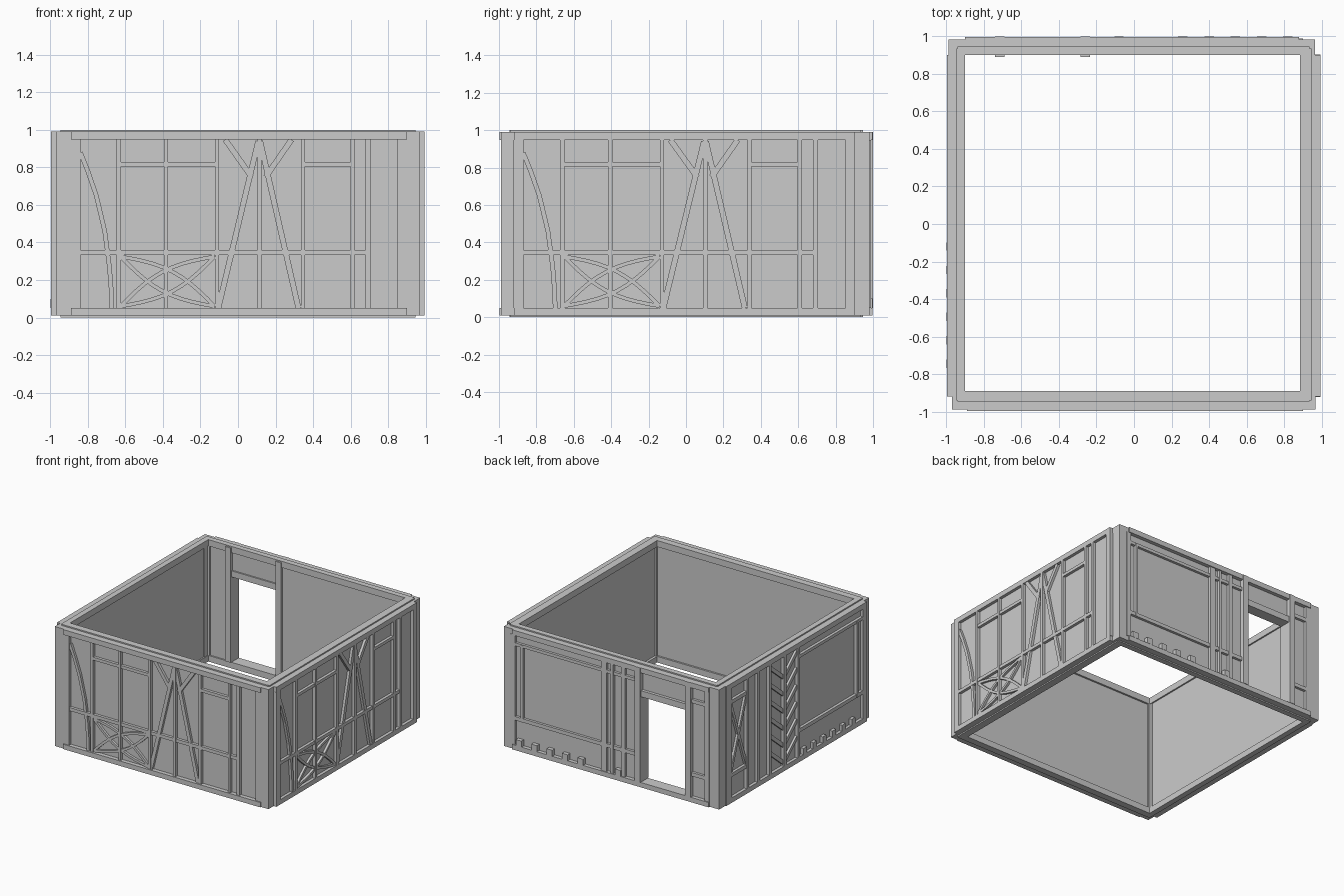
import bpy, bmesh, math
from mathutils import Vector

cube = bpy.data.objects.get("Cube")
if cube:
    bpy.data.objects.remove(cube)

stone = bpy.data.materials.new("plain_grey")
stone.use_nodes = True
GREY = (0.6, 0.6, 0.6, 1)
stone.diffuse_color = GREY
stone.node_tree.nodes["Principled BSDF"].inputs["Base Color"].default_value = GREY

# Each wall maps (along, outward, up) to world space
WALLS = {
    "front": lambda u, d, z: (u, -d, z),
    "right": lambda u, d, z: (d, u, z),
    "back": lambda u, d, z: (u, d, z),
    "left": lambda u, d, z: (-d, u, z),
}


def rect(u0, u1, z0, z1):
    return [(u0, z0), (u1, z0), (u1, z1), (u0, z1)]


def stud(u, z0, z1, w=0.022):
    return rect(u - w / 2, u + w / 2, z0, z1)


def strip(points, w=0.024):
    """Outline of a band of even width along a path."""
    pts = [Vector(p) for p in points]
    left, right = [], []
    for i, p in enumerate(pts):
        t = (pts[min(i + 1, len(pts) - 1)] - pts[max(i - 1, 0)]).normalized()
        n = Vector((-t.y, t.x)) * w / 2
        left.append(tuple(p + n))
        right.append(tuple(p - n))
    return left + right[::-1]


def bow(a, b, bulge, steps=10):
    """Path from a to b, bowed sideways."""
    a, b = Vector(a), Vector(b)
    t = (b - a).normalized()
    n = Vector((-t.y, t.x))
    return [tuple(a.lerp(b, i / steps) + n * bulge * math.sin(math.pi * i / steps))
            for i in range(steps + 1)]


def build(name, wall, outlines, d0, d1):
    """Extrude outlines drawn on a wall from depth d0 to depth d1."""
    bm = bmesh.new()
    for outline in outlines:
        rings = [[bm.verts.new(WALLS[wall](u, d, z)) for u, z in outline] for d in (d0, d1)]
        n = len(outline)
        for i in range(n):
            j = (i + 1) % n
            bm.faces.new((rings[0][i], rings[0][j], rings[1][j], rings[1][i]))
        bm.faces.new(rings[0][::-1])
        bm.faces.new(rings[1])
    bmesh.ops.recalc_face_normals(bm, faces=bm.faces)
    mesh = bpy.data.meshes.new(name)
    bm.to_mesh(mesh)
    bm.free()
    mesh.materials.append(stone)
    obj = bpy.data.objects.new(name, mesh)
    bpy.context.collection.objects.link(obj)


LOW, HIGH = 0.05, 0.948
BASE, CAP = 0.01, 0.99

# Top and bottom beams, corner posts and thin bearing plates: ends, inner depth, outer depth
FRAMES = {
    "front": (-0.97, 0.968, 0.89, 0.988),
    "right": (-0.92, 0.90, 0.885, 0.993),
    "back": (-0.988, 0.965, 0.90, 0.982),
    "left": (-0.92, 0.90, 0.90, 0.997),
}
for wall, (a, b, d0, d1) in FRAMES.items():
    build(wall + "_beams", wall, [rect(a, b, BASE, LOW), rect(a, b, HIGH, CAP)], d0, d1)
    build(wall + "_bearing_plates", wall,
          [rect(-0.94, 0.935, 0, BASE), rect(-0.94, 0.935, CAP, 1)], d0, 0.945)
    if wall in ("front", "back"):
        build(wall + "_corner_posts", wall,
              [rect(a, -0.89, BASE, CAP), rect(0.89, b, BASE, CAP)], d0, d1)
    else:
        build(wall + "_corner_posts", wall,
              [rect(a, -0.87, BASE, CAP), rect(0.855, b, BASE, CAP)], 0.905, d1)


# Decorated timber pattern shared by the front and right walls
def timber_wall(wall, scale, shift, skin):
    def fit(outlines):
        return [[(u * scale + shift, z) for u, z in o] for o in outlines]

    build(wall + "_panel", wall, [rect(-0.9, 0.9, LOW, HIGH)], 0.905, skin - 0.025)

    posts = [stud(u, LOW, HIGH) for u in (-0.635, -0.383, -0.112, 0.115, 0.346, 0.61)]
    posts += [stud(0.692, LOW, HIGH, 0.026), rect(-0.89, -0.84, LOW, HIGH),
              rect(0.85, 0.9, LOW, HIGH)]
    build(wall + "_studs", wall, fit(posts), 0.93, skin)

    rails = [rect(-0.84, 0.68, 0.333, 0.36), rect(-0.635, -0.112, 0.805, 0.83),
             rect(0.346, 0.61, 0.805, 0.83)]
    build(wall + "_rails", wall, fit(rails), 0.93, skin - 0.002)

    braces = [strip([(-0.105, LOW), (0.108, 0.94)], 0.03),
              strip([(0.322, LOW), (0.118, 0.94)], 0.03),
              strip([(-0.068, HIGH), (0.072, 0.75)], 0.03),
              strip([(0.285, HIGH), (0.148, 0.75)], 0.03),
              strip([(-0.84, 0.88), (-0.80, 0.78), (-0.755, 0.65), (-0.71, 0.46),
                     (-0.685, 0.27), (-0.675, 0.14), (-0.672, LOW)])]
    build(wall + "_braces", wall, fit(braces), 0.93, skin - 0.004)

    # Crossed bowed braces forming a flower
    petals = []
    for low, high in ((0.06, 0.325), (0.325, 0.06)):
        for side in (-1, 1):
            petals.append(strip(bow((-0.625, low), (-0.125, high), side * 0.058), 0.02))
    build(wall + "_flower_braces", wall, fit(petals), 0.93, skin - 0.006)


timber_wall("front", 1, 0, 0.988)
timber_wall("right", 1.02, -0.014, 0.993)
build("front_sill_facing", "front",
      [rect(-0.89, 0.9, BASE, LOW), rect(-0.89, 0.9, HIGH, CAP)], 0.97, 0.997)

# Back wall with a doorway
DOOR_A, DOOR_B, DOOR_TOP = -0.69, -0.285, 0.75
build("back_panel", "back", [rect(-0.9, DOOR_A, LOW, HIGH), rect(DOOR_B, 0.9, LOW, HIGH),
                             rect(DOOR_A, DOOR_B, DOOR_TOP, HIGH)], 0.912, 0.965)
build("door_posts", "back", [rect(DOOR_A - 0.05, DOOR_A, LOW, CAP),
                             rect(DOOR_B, DOOR_B + 0.05, LOW, CAP)], 0.89, 1.0)
build("door_lintel", "back", [rect(DOOR_A, DOOR_B, DOOR_TOP, DOOR_TOP + 0.05)], 0.90, 0.99)
build("back_beam_facing", "back", [rect(-0.9, 0.88, BASE, LOW),
                                   rect(-0.9, 0.88, HIGH, CAP)], 0.97, 0.996)
build("back_studs", "back",
      [rect(0.86, 0.9, LOW, HIGH), rect(-0.9, -0.86, LOW, HIGH), stud(0.055, LOW, HIGH, 0.05),
       stud(-0.02, LOW, HIGH), stud(-0.12, LOW, HIGH, 0.035), stud(0.8, 0.25, 0.88)], 0.93, 0.988)
build("back_rails", "back",
      [rect(-0.235, 0.88, 0.25, 0.28), rect(-0.235, 0.88, 0.86, 0.885),
       rect(-0.88, -0.74, 0.22, 0.25), rect(-0.88, -0.74, 0.82, 0.85)], 0.93, 0.986)
build("back_peg_blocks", "back",
      [stud(u, LOW, 0.1, 0.05) for u in (0.82, 0.68, 0.54, 0.40, 0.26, -0.08)], 0.93, 0.998)

# Left wall with a herringbone bay and a crossed bay
build("left_panel", "left", [rect(-0.9, 0.9, LOW, HIGH)], 0.912, 0.972)
build("left_studs", "left",
      [stud(u, LOW, HIGH, 0.03) for u in (0.84, 0.62, 0.48, 0.33, 0.14, -0.04)]
      + [stud(-0.8, 0.25, 0.88)], 0.93, 0.997)
build("left_rails", "left",
      [rect(-0.88, -0.04, 0.25, 0.28), rect(-0.88, -0.04, 0.86, 0.885),
       rect(0.62, 0.85, 0.22, 0.25), rect(0.62, 0.85, 0.82, 0.85)], 0.93, 0.995)
build("left_cross_braces", "left",
      [strip([(0.83, 0.25), (0.63, 0.82)]), strip([(0.63, 0.25), (0.83, 0.82)])], 0.93, 0.991)
herringbone = []
for i in range(6):
    z = 0.07 + i * 0.14
    for edge in (0.32, -0.03):
        herringbone.append(strip([(0.14, z), (edge, z + 0.15)], 0.03))
build("left_herringbone", "left", herringbone, 0.93, 0.99)
build("left_peg_blocks", "left",
      [stud(-0.12 - i * 0.125, LOW, 0.1, 0.045) for i in range(6)], 0.93, 0.998)
